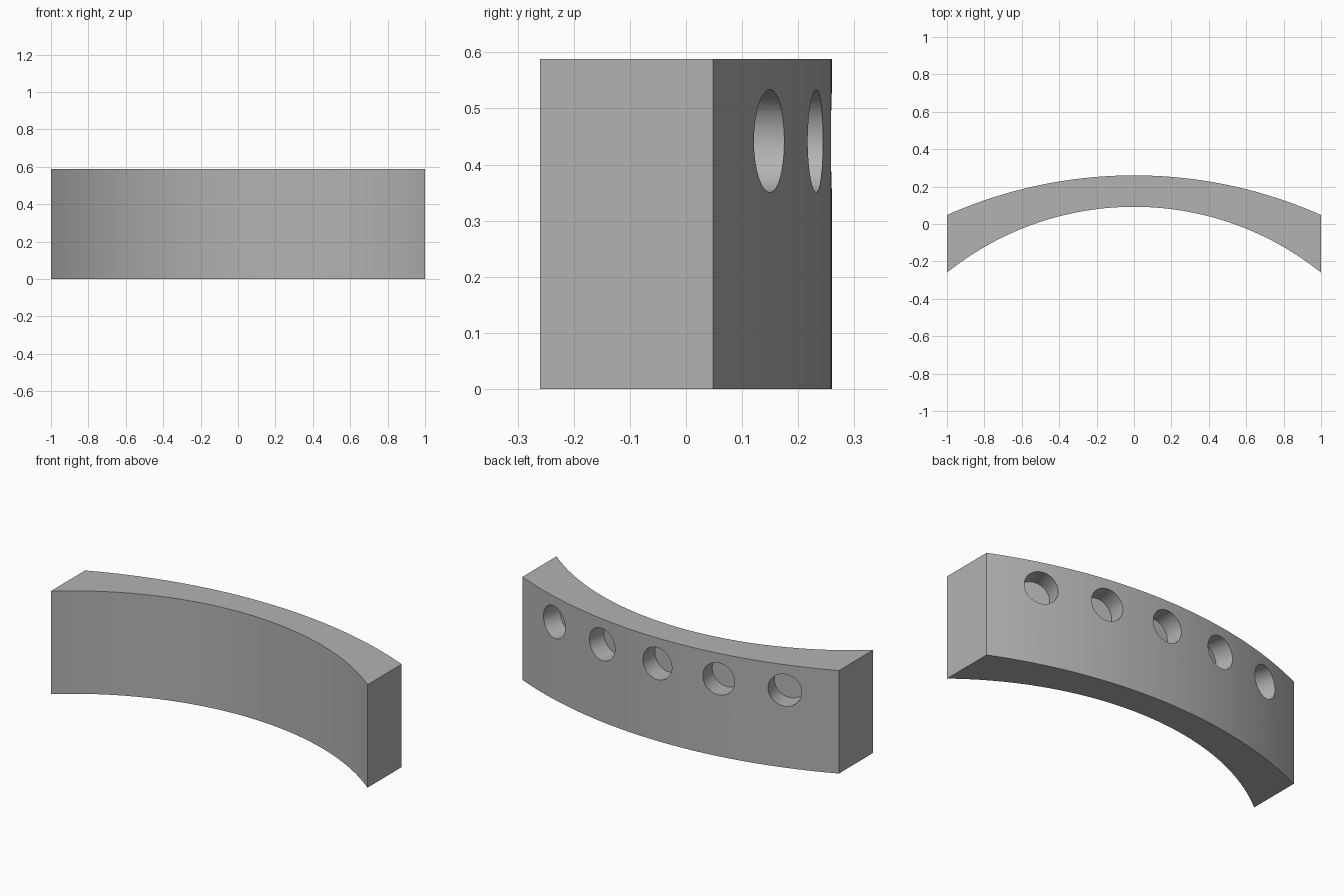
import bpy, math
from mathutils import Matrix, Vector

cube = bpy.data.objects.get("Cube")
if cube:
    bpy.data.objects.remove(cube, do_unlink=True)

HEIGHT = 0.588
SEGMENTS = 64
OUTER_TOP, OUTER_END = 0.26, 0.048
INNER_TOP, INNER_END = 0.092, -0.26
HOLE_RADIUS, HOLE_DEPTH, HOLE_Z = 0.0915, 0.11, 0.442
HOLE_STEP = math.radians(8.6)

grey = bpy.data.materials.new("plain grey")
grey.use_nodes = True
colour = (0.45, 0.45, 0.45, 1)
grey.diffuse_color = colour
grey.node_tree.nodes["Principled BSDF"].inputs["Base Color"].default_value = colour


def arc_radius(top, end):
    sag = top - end
    return (1 + sag * sag) / (2 * sag)


def arc(top, end):
    """Points from x = -1 to x = 1 on a circle with its crown at y = top."""
    r = arc_radius(top, end)
    half = math.asin(1 / r)
    angles = [half * (2 * i / SEGMENTS - 1) for i in range(SEGMENTS + 1)]
    return [(r * math.sin(a), top - r + r * math.cos(a)) for a in angles]


# Curved block: crescent outline extruded upward
outline = arc(INNER_TOP, INNER_END) + arc(OUTER_TOP, OUTER_END)[::-1]
n = len(outline)
verts = [(x, y, z) for z in (0, HEIGHT) for x, y in outline]
faces = [tuple(range(n))[::-1], tuple(range(n, 2 * n))]
faces += [(i, (i + 1) % n, (i + 1) % n + n, i + n) for i in range(n)]
mesh = bpy.data.meshes.new("curved_block")
mesh.from_pydata(verts, [], faces)
mesh.materials.append(grey)
block = bpy.data.objects.new("curved_block", mesh)
bpy.context.collection.objects.link(block)

# Five blind holes drilled radially into the back
radius = arc_radius(OUTER_TOP, OUTER_END)
centre = Vector((0, OUTER_TOP - radius, HOLE_Z))
cutters = []
for k in range(-2, 3):
    a = k * HOLE_STEP
    direction = Vector((math.sin(a), math.cos(a), 0))
    bpy.ops.mesh.primitive_cylinder_add(vertices=64, radius=HOLE_RADIUS, depth=2 * HOLE_DEPTH)
    cutter = bpy.context.object
    cutter.name = "hole_cutter"
    cutter.data.materials.append(grey)
    cutter.matrix_world = (Matrix.Translation(centre + direction * radius)
                           @ direction.to_track_quat("Z", "Y").to_matrix().to_4x4())
    cutter.hide_render = True
    cutters.append(cutter)
    cut = block.modifiers.new("hole", "BOOLEAN")
    cut.operation = "DIFFERENCE"
    cut.solver = "EXACT"
    cut.object = cutter

# Bake the holes into the block and drop the cutters
bpy.context.view_layer.update()
baked = bpy.data.meshes.new_from_object(block.evaluated_get(bpy.context.evaluated_depsgraph_get()))
block.modifiers.clear()
block.data = baked
for cutter in cutters:
    bpy.data.objects.remove(cutter, do_unlink=True)

# Smooth curved walls, crisp rims
bpy.ops.object.select_all(action="DESELECT")
block.select_set(True)
bpy.context.view_layer.objects.active = block
bpy.ops.object.shade_smooth_by_angle(angle=math.radians(30))
